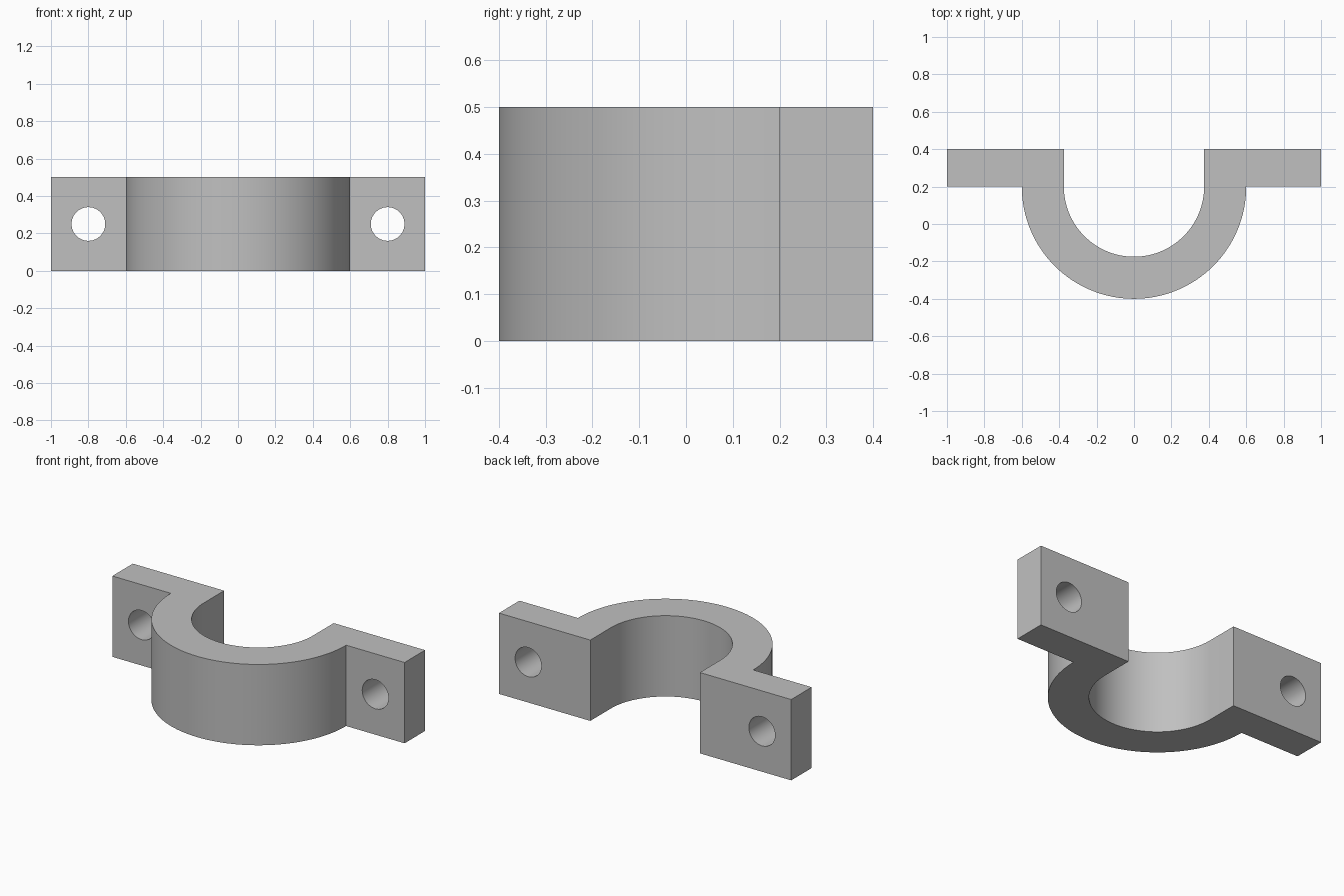
import bpy, bmesh
from math import pi, cos, sin, radians

cube = bpy.data.objects.get("Cube")
if cube:
    bpy.data.objects.remove(cube, do_unlink=True)

HEIGHT = 0.5
AXIS_Y = 0.2        # centre of the half ring, and front of the ears
BACK_Y = 0.4
OUTER, INNER = 0.6, 0.375
HOLE_X, HOLE_R = 0.8, 0.09
STEPS = 64

grey = bpy.data.materials.new("plain grey")
grey.use_nodes = True
colour = (0.53, 0.53, 0.53, 1)
grey.diffuse_color = colour
grey.node_tree.nodes["Principled BSDF"].inputs["Base Color"].default_value = colour


def half_ring(radius):
    """Points from -x round the front to +x."""
    angles = [pi + pi * i / STEPS for i in range(STEPS + 1)]
    return [(radius * cos(a), AXIS_Y + radius * sin(a)) for a in angles]


# Saddle clamp: one closed outline with both ears, extruded upwards
outline = [(-1, BACK_Y), (-1, AXIS_Y)] + half_ring(OUTER)
outline += [(1, AXIS_Y), (1, BACK_Y), (INNER, BACK_Y)]
outline += half_ring(INNER)[::-1] + [(-INNER, BACK_Y)]

bm = bmesh.new()
base = bm.faces.new([bm.verts.new((x, y, 0)) for x, y in outline])
top = bmesh.ops.extrude_face_region(bm, geom=[base])["geom"]
bmesh.ops.translate(bm, vec=(0, 0, HEIGHT),
                    verts=[v for v in top if isinstance(v, bmesh.types.BMVert)])
bmesh.ops.recalc_face_normals(bm, faces=bm.faces)
mesh = bpy.data.meshes.new("saddle_clamp")
bm.to_mesh(mesh)
bm.free()
mesh.materials.append(grey)
clamp = bpy.data.objects.new("saddle_clamp", mesh)
bpy.context.collection.objects.link(clamp)

bpy.ops.object.select_all(action='DESELECT')

# Bolt hole through each ear
for side in (-1, 1):
    bpy.ops.mesh.primitive_cylinder_add(
        vertices=48, radius=HOLE_R, depth=0.4, rotation=(pi / 2, 0, 0),
        location=(side * HOLE_X, (AXIS_Y + BACK_Y) / 2, HEIGHT / 2))
    cutter = bpy.context.object
    cutter.name = "bolt_hole_cutter"
    cutter.hide_render = True
    cutter.data.materials.append(grey)
    cut = clamp.modifiers.new("bolt_hole", 'BOOLEAN')
    cut.operation = 'DIFFERENCE'
    cut.solver = 'EXACT'
    cut.object = cutter
    cutter.select_set(False)
    bpy.context.view_layer.objects.active = clamp
    clamp.select_set(True)
    bpy.ops.object.modifier_apply(modifier=cut.name)
    bpy.data.objects.remove(cutter, do_unlink=True)

# Smooth curved walls, crisp corners
bpy.context.view_layer.objects.active = clamp
clamp.select_set(True)
bpy.ops.object.shade_smooth_by_angle(angle=radians(30))
